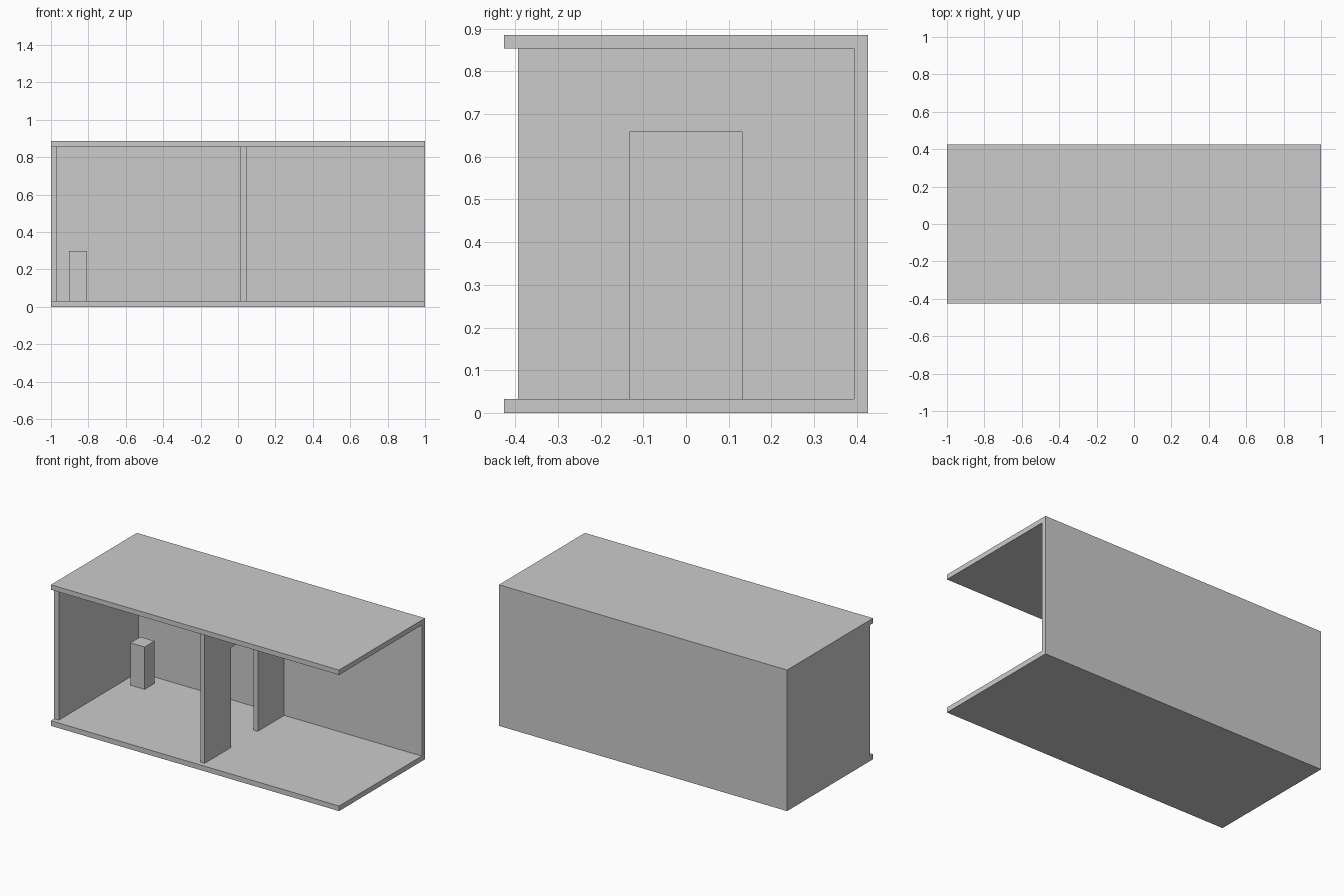
import bpy, bmesh

if "Cube" in bpy.data.objects:
    bpy.data.objects.remove(bpy.data.objects["Cube"])

def prism(name, profile, x0, x1):
    """Extrude a (y, z) outline along x from x0 to x1."""
    bm = bmesh.new()
    face = bm.faces.new([bm.verts.new((x0, y, z)) for y, z in profile])
    ext = bmesh.ops.extrude_face_region(bm, geom=[face])
    moved = [g for g in ext["geom"] if isinstance(g, bmesh.types.BMVert)]
    bmesh.ops.translate(bm, verts=moved, vec=(x1 - x0, 0, 0))
    bmesh.ops.recalc_face_normals(bm, faces=bm.faces)
    mesh = bpy.data.meshes.new(name)
    bm.to_mesh(mesh)
    bm.free()
    obj = bpy.data.objects.new(name, mesh)
    bpy.context.collection.objects.link(obj)
    return obj

def rect(y0, y1, z0, z1):
    return [(y0, z0), (y1, z0), (y1, z1), (y0, z1)]

HALF_D, HEIGHT = 0.426, 0.885    # outer half depth and height
IN_Y, LOW, HIGH = 0.394, 0.032, 0.854  # inner wall line, floor top, ceiling
DOOR_Y, DOOR_Z = 0.132, 0.658

# Floor, back wall and ceiling as one C-shaped shell, open at front and right
prism("shell", [(-HALF_D, 0), (HALF_D, 0), (HALF_D, HEIGHT), (-HALF_D, HEIGHT),
                (-HALF_D, HIGH), (IN_Y, HIGH), (IN_Y, LOW), (-HALF_D, LOW)], -1, 1)

# Left end wall
prism("left_wall", rect(-IN_Y, IN_Y, LOW, HIGH), -1, -0.968)

# Partition with a central doorway
prism("partition", [(-IN_Y, LOW), (-DOOR_Y, LOW), (-DOOR_Y, DOOR_Z), (DOOR_Y, DOOR_Z),
                    (DOOR_Y, LOW), (IN_Y, LOW), (IN_Y, HIGH), (-IN_Y, HIGH)], 0.014, 0.045)

# Short pedestal in the back left corner
prism("pedestal", rect(0.225, 0.323, LOW, 0.298), -0.904, -0.806)
